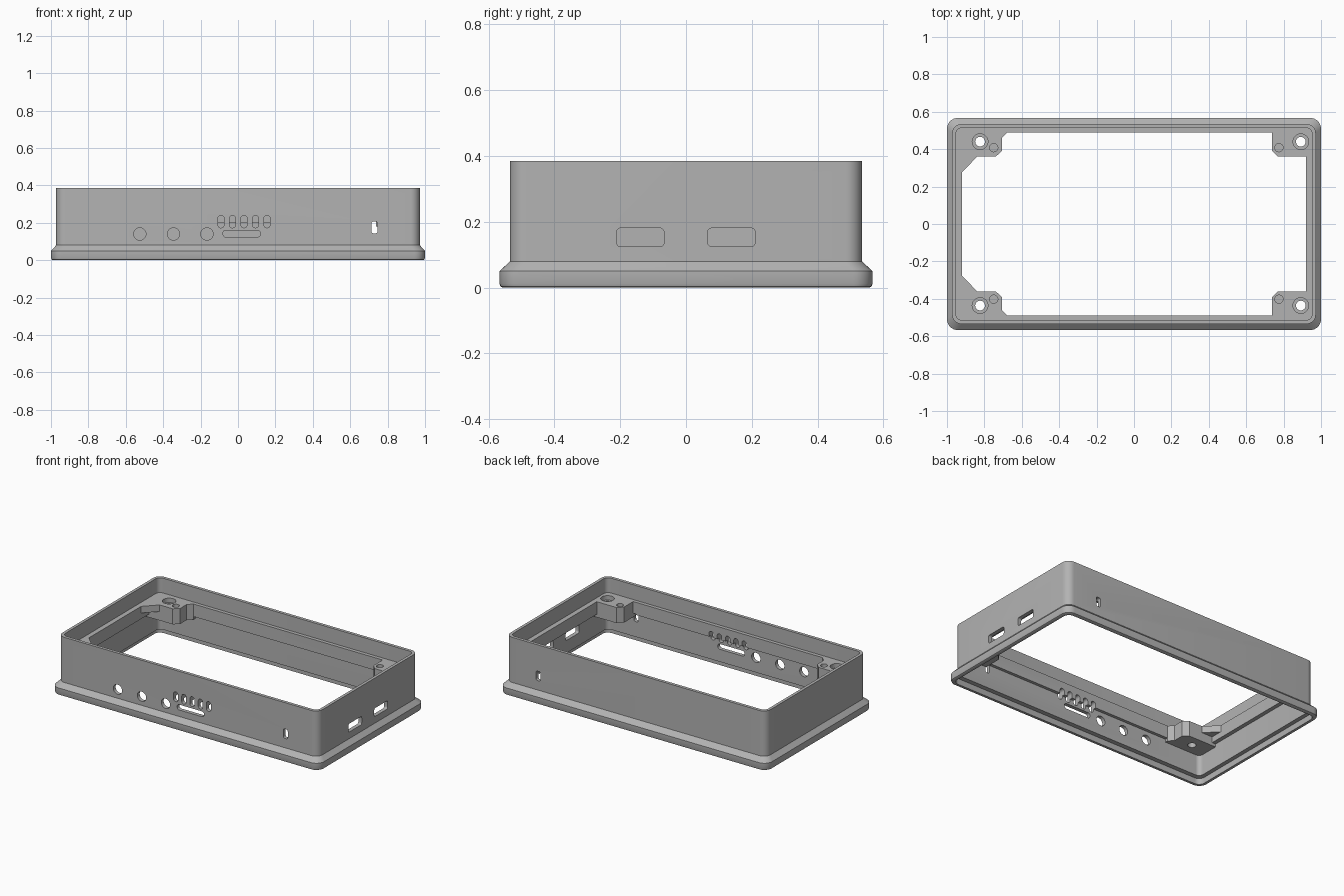
import bpy, bmesh, math

if "Cube" in bpy.data.objects:
    bpy.data.objects.remove(bpy.data.objects["Cube"])

grey = bpy.data.materials.new("matte grey")
grey.diffuse_color = (0.45, 0.45, 0.45, 1)
grey.use_nodes = True
grey.node_tree.nodes["Principled BSDF"].inputs["Base Color"].default_value = grey.diffuse_color

LEDGE_TOP, LEDGE_BOTTOM, POST_BOTTOM = 0.285, 0.20, 0.18


def make(name, bm):
    bmesh.ops.recalc_face_normals(bm, faces=bm.faces)
    me = bpy.data.meshes.new(name)
    bm.to_mesh(me)
    bm.free()
    ob = bpy.data.objects.new(name, me)
    bpy.context.collection.objects.link(ob)
    me.materials.append(grey)
    return ob


def rounded_rect(hx, hy, r, steps=8, cx=0, cy=0):
    pts = []
    for k, (sx, sy) in enumerate([(1, 1), (-1, 1), (-1, -1), (1, -1)]):
        for i in range(steps + 1):
            a = math.pi / 2 * (k + i / steps)
            pts.append((cx + sx * (hx - r) + r * math.cos(a),
                        cy + sy * (hy - r) + r * math.sin(a)))
    return pts


def prism(name, pts, a, b, axis="z"):
    """Extrude a 2D outline from a to b along an axis."""
    place = {"z": lambda u, v, w: (u, v, w),
             "y": lambda u, v, w: (u, w, v),
             "x": lambda u, v, w: (w, u, v)}[axis]
    bm = bmesh.new()
    lo = [bm.verts.new(place(u, v, a)) for u, v in pts]
    hi = [bm.verts.new(place(u, v, b)) for u, v in pts]
    bm.faces.new(lo)
    bm.faces.new(hi)
    for i in range(len(pts)):
        j = (i + 1) % len(pts)
        bm.faces.new((lo[i], lo[j], hi[j], hi[i]))
    return make(name, bm)


def disc(x, y, r, n=28):
    return [(x + r * math.cos(2 * math.pi * i / n),
             y + r * math.sin(2 * math.pi * i / n)) for i in range(n)]


# Case wall: closed cross-section (half x, half y, corner radius, z)
section = [
    (0.990, 0.557, 0.050, 0.0), (0.997, 0.564, 0.056, 0.004), (1.0, 0.567, 0.058, 0.012),
    (1.0, 0.567, 0.058, 0.050), (0.972, 0.535, 0.050, 0.080),     # flange and slope
    (0.972, 0.535, 0.050, 0.385), (0.952, 0.514, 0.032, 0.385),   # wall and rim
    (0.952, 0.514, 0.032, LEDGE_TOP), (0.919, 0.490, 0.010, LEDGE_TOP),
    (0.919, 0.490, 0.010, LEDGE_BOTTOM), (0.946, 0.510, 0.030, LEDGE_BOTTOM),
    (0.946, 0.510, 0.030, 0.040), (0.974, 0.541, 0.040, 0.040), (0.974, 0.541, 0.040, 0.0)]
bm = bmesh.new()
rings = [[bm.verts.new((x, y, z)) for x, y in rounded_rect(hx, hy, r)]
         for hx, hy, r, z in section]
for k, ring in enumerate(rings):
    nxt = rings[(k + 1) % len(rings)]
    for i in range(len(ring)):
        j = (i + 1) % len(ring)
        bm.faces.new((ring[i], ring[j], nxt[j], nxt[i]))
case = make("case_wall", bm)

# Corner screw posts, with thin diagonal gussets on the left
posts, gussets = [], []
left = [(-0.952, 0.514), (-0.952, 0.36), (-0.74, 0.36), (-0.706, 0.39),
        (-0.706, 0.46), (-0.676, 0.49), (-0.676, 0.514)]
right = [(0.952, 0.514), (0.952, 0.36), (0.77, 0.36), (0.738, 0.392), (0.738, 0.514)]
arm = [(-0.952, 0.36), (-0.952, 0.278), (-0.919, 0.278), (-0.838, 0.36)]
for s, end in ((1, "back"), (-1, "front")):
    for side, outline in (("left", left), ("right", right)):
        posts.append(prism(f"{end}_{side}_post", [(x, s * y) for x, y in outline],
                           POST_BOTTOM, LEDGE_TOP))
    gussets.append(prism(f"{end}_left_gusset", [(x, s * y) for x, y in arm],
                         0.24, LEDGE_TOP))

# Screw holes with counterbores, and blind pin holes
post_cuts, wall_cuts = [], []
for y, py in ((0.44, 0.408), (-0.436, -0.402)):
    for x, px in ((-0.823, -0.75), (0.892, 0.775)):
        post_cuts += [prism("screw_hole_cutter", disc(x, y, 0.026), 0.1, 0.34),
                      prism("counterbore_cutter", disc(x, y, 0.042), 0.255, 0.34),
                      prism("pin_hole_cutter", disc(px, py, 0.022), 0.215, 0.34)]


def front_cut(name, x, z, hx, hz, r, a=-0.60, b=-0.45):
    wall_cuts.append(prism(name, rounded_rect(hx, hz, r, 6, x, z), a, b, "y"))


# Front openings: round jacks, vent slots, long slot; strap slot front and back
for x in (-0.525, -0.345, -0.166):
    wall_cuts.append(prism("jack_cutter", disc(x, 0.14, 0.033), -0.60, -0.45, "y"))
for i in range(5):
    front_cut("vent_cutter", -0.091 + i * 0.0615, 0.206, 0.0165, 0.033, 0.016)
front_cut("long_slot_cutter", 0.02, 0.142, 0.10, 0.018, 0.015)
front_cut("strap_slot_cutter", 0.73, 0.175, 0.0165, 0.032, 0.012)
front_cut("back_slot_cutter", 0.73, 0.175, 0.0165, 0.032, 0.012, 0.45, 0.60)

# Two port openings in the right side
for y in (-0.139, 0.138):
    wall_cuts.append(prism("port_cutter", rounded_rect(0.072, 0.028, 0.012, 5, y, 0.153),
                           0.88, 1.05, "x"))


def cut(ob, cutters):
    for c in cutters:
        m = ob.modifiers.new(c.name, "BOOLEAN")
        m.operation, m.solver, m.object = "DIFFERENCE", "EXACT", c
    bpy.context.view_layer.objects.active = ob
    for m in list(ob.modifiers):
        bpy.ops.object.modifier_apply(modifier=m.name)


cut(case, wall_cuts + post_cuts)
for p in posts:
    cut(p, post_cuts)
for c in wall_cuts + post_cuts:
    bpy.data.objects.remove(c)

# Smooth rounded corners and holes, keep edges sharp
for ob in [case] + posts + gussets:
    bpy.ops.object.select_all(action="DESELECT")
    ob.select_set(True)
    bpy.context.view_layer.objects.active = ob
    bpy.ops.object.shade_smooth_by_angle(angle=math.radians(30))
